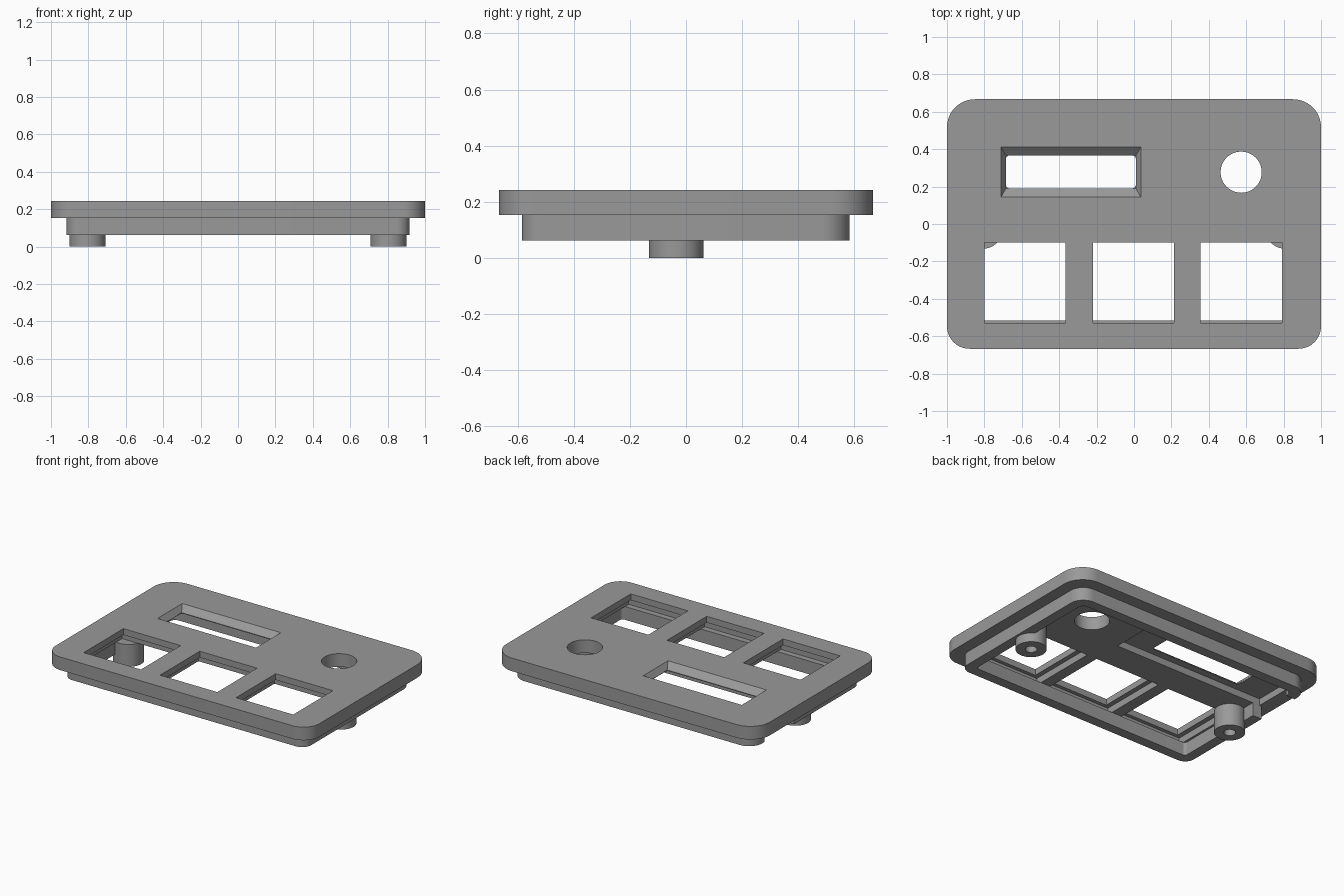
import bpy, bmesh, math

if "Cube" in bpy.data.objects:
    bpy.data.objects.remove(bpy.data.objects["Cube"])

Z_TOP, Z_PLATE, Z_LIP, Z_STEP = 0.243, 0.153, 0.062, 0.20

grey = bpy.data.materials.new("plain_grey")
grey.diffuse_color = (0.32, 0.32, 0.32, 1)
grey.use_nodes = True
grey.node_tree.nodes["Principled BSDF"].inputs["Base Color"].default_value = grey.diffuse_color


def rounded(x0, x1, y0, y1, r_front=0.0, r_back=0.0, seg=12):
    """Counter-clockwise rounded rectangle outline."""
    pts = []
    for cx, cy, sx, sy, r, a in ((x1, y1, -1, -1, r_back, 0), (x0, y1, 1, -1, r_back, 90),
                                 (x0, y0, 1, 1, r_front, 180), (x1, y0, -1, 1, r_front, 270)):
        if r == 0:
            pts.append((cx, cy))
            continue
        for i in range(seg + 1):
            t = math.radians(a + 90 * i / seg)
            pts.append((cx + sx * r + r * math.cos(t), cy + sy * r + r * math.sin(t)))
    return pts


def circle(cx, cy, r, n=48):
    return [(cx + r * math.cos(2 * math.pi * i / n), cy + r * math.sin(2 * math.pi * i / n))
            for i in range(n)]


def loft(name, low, z0, high, z1):
    """Solid between two outlines with equal point counts."""
    bm = bmesh.new()
    a = [bm.verts.new((x, y, z0)) for x, y in low]
    b = [bm.verts.new((x, y, z1)) for x, y in high]
    bm.faces.new(a[::-1])
    bm.faces.new(b)
    n = len(a)
    for i in range(n):
        j = (i + 1) % n
        bm.faces.new((a[i], a[j], b[j], b[i]))
    mesh = bpy.data.meshes.new(name)
    bm.to_mesh(mesh)
    bm.free()
    mesh.materials.append(grey)
    ob = bpy.data.objects.new(name, mesh)
    bpy.context.collection.objects.link(ob)
    return ob


def prism(name, outline, z0, z1):
    return loft(name, outline, z0, outline, z1)


def cut(ob, cutters):
    """Subtract the cutters one by one, then discard them."""
    for c in cutters:
        m = ob.modifiers.new("cut", "BOOLEAN")
        m.operation, m.solver, m.object = "DIFFERENCE", "EXACT", c
    dg = bpy.context.evaluated_depsgraph_get()
    mesh = bpy.data.meshes.new_from_object(ob.evaluated_get(dg))
    ob.modifiers.clear()
    ob.data = mesh
    for c in cutters:
        bpy.data.objects.remove(c)


def smooth(ob):
    bpy.ops.object.select_all(action="DESELECT")
    bpy.context.view_layer.objects.active = ob
    ob.select_set(True)
    bpy.ops.object.shade_smooth_by_angle(angle=math.radians(30))


# Top plate with three key windows, a round knob hole and a display slot
plate = prism("top_plate", rounded(-1, 1, -0.667, 0.667, 0.12, 0.15), Z_PLATE, Z_TOP)
cutters = []
for cx in (-0.582, -0.003, 0.573):
    cutters.append(prism("window", rounded(cx - 0.217, cx + 0.217, -0.53, -0.10), 0, 0.4))
    # Wider step on the underside, for clips
    cutters.append(prism("window_step", rounded(cx - 0.25, cx + 0.25, -0.555, -0.067), 0, Z_STEP))
cutters.append(prism("knob_hole", circle(0.573, 0.277, 0.11), 0, 0.4))
cutters.append(prism("slot", rounded(-0.685, 0.01, 0.19, 0.367, 0.02, 0.02, 4), 0, 0.4))
# Sloping sides around the slot, extended above the surface
cutters.append(loft("slot_slope", rounded(-0.685, 0.01, 0.19, 0.367), 0.205,
                    rounded(-0.712, 0.037, 0.142, 0.413), Z_TOP + 0.001))
# Display pocket underneath
cutters.append(prism("display_pocket", rounded(-0.9, 0.25, 0.14, 0.46), 0, Z_STEP))
cut(plate, cutters)
smooth(plate)

# Lip under the plate, open on the left beside the display pocket
lip = prism("lower_lip", rounded(-0.917, 0.917, -0.585, 0.583, 0.07, 0.1), Z_LIP, Z_PLATE)
cut(lip, [prism("inside", rounded(-0.847, 0.847, -0.515, 0.513, 0.02, 0.04, 6), 0, 0.4),
          prism("side_gap", rounded(-1.1, -0.8, 0.14, 0.46), 0, 0.4)])
smooth(lip)

# Screw posts
for side, x in (("left", -0.805), ("right", 0.805)):
    post = prism(side + "_screw_post", circle(x, -0.035, 0.097), 0, Z_PLATE)
    cut(post, [prism("screw_hole", circle(x, -0.035, 0.037, 24), -0.1, 0.14)])
    smooth(post)
